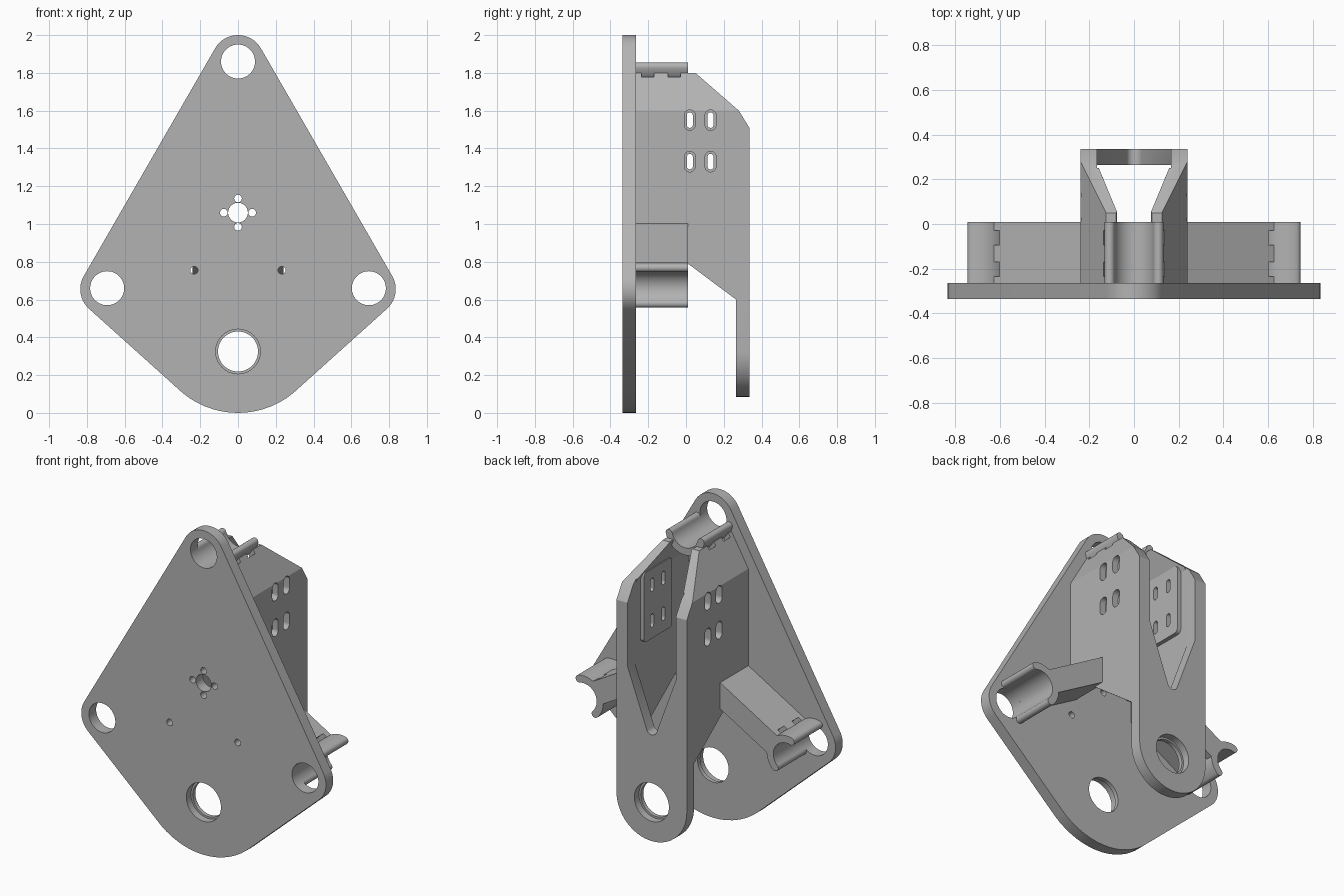
import bpy, bmesh, math
from math import sin, cos, radians, pi
from mathutils import Vector
from mathutils.geometry import convex_hull_2d

old = bpy.data.objects.get("Cube")
if old:
    bpy.data.objects.remove(old, do_unlink=True)

grey = bpy.data.materials.new("plain grey")
grey.use_nodes = True
grey.diffuse_color = (0.45, 0.45, 0.45, 1)
grey.node_tree.nodes["Principled BSDF"].inputs["Base Color"].default_value = (0.45, 0.45, 0.45, 1)


def hull(*discs):
    """Outline wrapped around discs (u, v, radius); radius 0 is a corner."""
    pts = []
    for u, v, r in discs:
        n = 64 if r else 1
        pts += [Vector((u + r * cos(2 * pi * i / n), v + r * sin(2 * pi * i / n))) for i in range(n)]
    return [tuple(pts[i]) for i in convex_hull_2d(pts)]


def prism(name, outline, a, b, axis="y"):
    """Extrude an outline from a to b along y (outline is x, z) or x (outline is y, z)."""
    bm = bmesh.new()
    place = (lambda u, v: (u, a, v)) if axis == "y" else (lambda u, v: (a, u, v))
    face = bm.faces.new([bm.verts.new(place(u, v)) for u, v in outline])
    out = bmesh.ops.extrude_face_region(bm, geom=[face])
    shift = (0, b - a, 0) if axis == "y" else (b - a, 0, 0)
    bmesh.ops.translate(bm, vec=shift, verts=[g for g in out["geom"] if isinstance(g, bmesh.types.BMVert)])
    bmesh.ops.recalc_face_normals(bm, faces=bm.faces)
    mesh = bpy.data.meshes.new(name)
    bm.to_mesh(mesh)
    bm.free()
    mesh.materials.append(grey)
    ob = bpy.data.objects.new(name, mesh)
    bpy.context.collection.objects.link(ob)
    return ob


def cut(ob, outline, a, b, axis="y", operation="DIFFERENCE"):
    cutter = prism("cutter", outline, a, b, axis)
    mod = ob.modifiers.new("cut", "BOOLEAN")
    mod.operation, mod.solver, mod.object = operation, "EXACT", cutter
    bpy.context.view_layer.objects.active = ob
    bpy.ops.object.modifier_apply(modifier=mod.name)
    bpy.data.objects.remove(cutter, do_unlink=True)


# Shared layout: three clips at equal angles around a hub
HUB, REACH = 1.06, 0.80
FRONT, BACK = -0.335, 0.335
INNER, CLIP_END = -0.265, 0.01
BORE_Z = 0.325


def radial(angle, side, out):
    """Point at a distance out from the hub along angle, moved sideways by side."""
    return (out * cos(angle) + side * sin(angle), HUB + out * sin(angle) - side * cos(angle))


def band(angle, r0, r1, start, end, rounded=False):
    """C-shaped section around a clip centre, open away from the hub."""
    n, mid, half = 40, (r0 + r1) / 2, (r1 - r0) / 2
    sweep = [start + (end - start) * i / n for i in range(n + 1)]
    pts = [(r1 * cos(t), r1 * sin(t)) for t in sweep]
    if rounded:
        pts += [(mid * cos(end) + half * cos(end + k * pi / 10), mid * sin(end) + half * sin(end + k * pi / 10)) for k in range(1, 10)]
    pts += [(r0 * cos(t), r0 * sin(t)) for t in reversed(sweep)]
    if rounded:
        pts += [(mid * cos(start) + half * cos(start + pi + k * pi / 10), mid * sin(start) + half * sin(start + pi + k * pi / 10)) for k in range(1, 10)]
    return [radial(angle, u, REACH + v) for u, v in pts]


def cut_tie_slots(ob, angle):
    for y in (-0.235, -0.095):
        cut(ob, band(angle, 0.134, 0.16, radians(175), radians(365)), y, y + 0.065)


clip_angles = {"top": radians(90), "left": radians(-30), "right": radians(210)}
parts = []

# Front plate with its holes
plate = prism("front_plate", hull((0, 1.86, 0.14), (0.695, 0.655, 0.14), (-0.695, 0.655, 0.14), (0, 0.46, 0.46)), FRONT, INNER)
holes = [(0, BORE_Z, 0.106), (0, HUB, 0.052), (0.232, 0.755, 0.02), (-0.232, 0.755, 0.02)]
holes += [(*radial(a, 0, REACH), 0.09) for a in clip_angles.values()]
holes += [(0.075 * cos(k * pi / 2), HUB + 0.075 * sin(k * pi / 2), 0.02) for k in range(4)]
for hole in holes:
    cut(plate, hull(hole), -0.5, 0)
cut(plate, hull((0, BORE_Z, 0.118)), -0.5, FRONT + 0.045)
parts.append(plate)

# Hollow bracket: outer body, side profile, then the inner void and rear notch
body = prism("bracket_body", hull((0, BORE_Z, 0.24), (0.24, 1.6, 0), (-0.24, 1.6, 0), (0.125, 1.8, 0), (-0.125, 1.8, 0)), INNER, BACK)
profile = [(INNER - 0.1, 1.07), (INNER - 0.1, 1.9), (-0.065, 1.9), (0.05, 1.8), (0.28, 1.6), (BACK, 1.51),
           (BACK + 0.1, 1.35), (BACK + 0.1, -0.1), (0.265, -0.1), (0.265, 0.6)]
cut(body, profile, -0.5, 0.5, "x", "INTERSECT")
cut(body, hull((0.165, 0, 0), (-0.165, 0, 0), (0.165, 1.61, 0), (-0.165, 1.61, 0), (0.06, 1.83, 0), (-0.06, 1.83, 0)), -0.4, 0.265)
cut(body, hull((0, 0.775, 0.035), (0.165, 1.12, 0), (-0.165, 1.12, 0), (0.165, 1.9, 0), (-0.165, 1.9, 0)), 0.25, 0.5)
cut(body, hull((0, BORE_Z, 0.106)), 0.2, 0.5)
cut(body, hull((0, BORE_Z, 0.118)), BACK - 0.045, 0.5)
cut(body, hull((*radial(clip_angles["top"], 0, REACH), 0.1)), -0.4, 0.2)
cut_tie_slots(body, clip_angles["top"])
parts.append(body)

# Raised pads on the inside of both walls
pads = []
for name, s in (("left", 1), ("right", -1)):
    corners = [(y, z, 0.025) for y in (-0.04, 0.185) for z in (1.245, 1.625)]
    pads.append(prism(name + "_wall_pad", hull(*corners), s * 0.14, s * 0.17, "x"))
parts += pads

# Mounting slots with a wider recess on the outside
for y in (0.02, 0.13):
    for z in (1.55, 1.33):
        slot = hull((y, z - 0.025, 0.016), (y, z + 0.025, 0.016))
        recess = hull((y, z - 0.025, 0.029), (y, z + 0.025, 0.029))
        for ob in [body] + pads:
            cut(ob, slot, -0.5, 0.5, "x")
        cut(body, recess, 0.2, 0.5, "x")
        cut(body, recess, -0.5, -0.2, "x")

# Open tube clips, and arms for the two side ones
for name, a in clip_angles.items():
    lip = math.asin(0.0275 / 0.1125)
    parts.append(prism(name + "_tube_clip", band(a, 0.09, 0.135, pi + lip, 2 * pi - lip, True), INNER, CLIP_END))
    if name == "top":
        continue
    s = 1 if cos(a) > 0 else -1
    root = [(s * 0.2, HUB - 0.2 * math.tan(pi / 6) + d) for d in (0.081, -0.081)]
    tip = [radial(a, d, REACH - 0.08) for d in (-0.07 * s, 0.07 * s)]
    tip = sorted(tip, key=lambda p: p[1])
    arm = prism(name + "_arm", root + tip, INNER, CLIP_END)
    cut(arm, hull((*radial(a, 0, REACH), 0.11)), -0.5, 0.5)
    cut_tie_slots(arm, a)
    parts.append(arm)

# Smooth the round walls, keep the edges crisp
bpy.ops.object.select_all(action="DESELECT")
for ob in parts:
    ob.select_set(True)
bpy.context.view_layer.objects.active = plate
bpy.ops.object.shade_smooth_by_angle(angle=radians(25))
